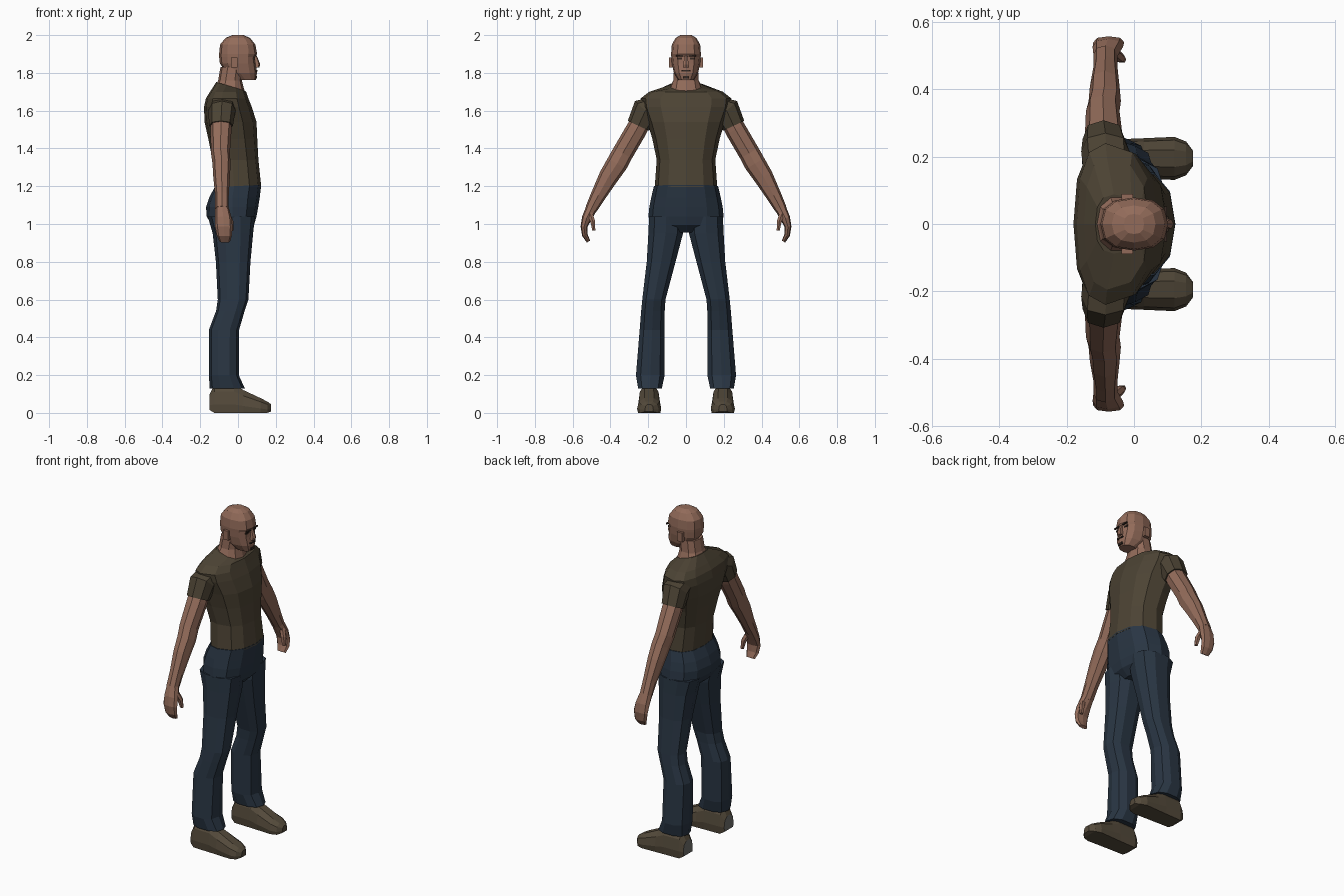
import bpy, bmesh, math
from mathutils import Vector


def material(name, rgb):
    m = bpy.data.materials.new(name)
    m.diffuse_color = (*rgb, 1)
    return m


SKIN = material("brown skin", (.29, .148, .102))
SHIRT = material("olive shirt", (.072, .056, .034))
DENIM = material("dark denim", (.022, .036, .056))
LEATHER = material("brown leather", (.088, .068, .043))
GREY = material("grey heel", (.16, .16, .15))
DARK = material("dark hair", (.035, .022, .016))


def power(v, e):
    return math.copysign(abs(v) ** e, v)


def flat_ring(z, xb, xf, y0, y1, xm=None, n=12, e=.82, tilt=0):
    """Horizontal section from back xb to front xf, widest at xm."""
    xm = (xb + xf) / 2 if xm is None else xm
    yc, hw = (y0 + y1) / 2, (y1 - y0) / 2
    pts = []
    for i in range(n):
        a = math.tau * i / n
        c, s = power(math.cos(a), e), power(math.sin(a), e)
        x = xm + c * ((xf - xm) if c > 0 else (xm - xb))
        pts.append(Vector((x, yc + hw * s, z + tilt * (x - xm))))
    return pts


def limb_rings(path, n=8, e=.85):
    """Sections square to a path of (x, y, z, half width in x, half thickness)."""
    ps = [Vector(p[:3]) for p in path]
    rings = []
    for i, p in enumerate(path):
        t = ps[min(i + 1, len(ps) - 1)] - ps[max(i - 1, 0)]
        t.x = 0
        v = t.normalized().cross(Vector((1, 0, 0)))
        ring = []
        for k in range(n):
            a = math.tau * k / n
            ring.append(ps[i] + Vector((p[3] * power(math.cos(a), e), 0, 0))
                        + v * p[4] * power(math.sin(a), e))
        rings.append(ring)
    return rings


def finish(name, bm, mats, mirror):
    bmesh.ops.recalc_face_normals(bm, faces=bm.faces)
    me = bpy.data.meshes.new(name)
    bm.to_mesh(me)
    bm.free()
    for m in mats:
        me.materials.append(m)
    ob = bpy.data.objects.new(name, me)
    bpy.context.collection.objects.link(ob)
    if mirror:
        mod = ob.modifiers.new("mirror", 'MIRROR')
        mod.use_axis = (False, True, False)
        mod.use_mirror_merge = False
    return ob


def loft(name, rings, *mats, mirror=False):
    bm = bmesh.new()
    vs = [[bm.verts.new(p) for p in r] for r in rings]
    n = len(vs[0])
    for a, b in zip(vs, vs[1:]):
        for i in range(n):
            j = (i + 1) % n
            bm.faces.new((a[i], a[j], b[j], b[i]))
    bm.faces.new(vs[0])
    bm.faces.new(vs[-1])
    return finish(name, bm, mats, mirror)


def block(name, centre, size, mat, mirror=False):
    bm = bmesh.new()
    bmesh.ops.create_cube(bm, size=1)
    for v in bm.verts:
        v.co = Vector(centre) + Vector(a * b for a, b in zip(v.co, size))
    return finish(name, bm, [mat], mirror)


def body(name, rows, mat, n=12):
    """Symmetric loft from rows of (z, back, widest, front, half width, tilt)."""
    return loft(name, [flat_ring(z, b, f, -w, w, m, n, tilt=t)
                       for z, b, m, f, w, t in rows], mat)


# Torso, neck and head
body("shirt", [
    (1.19, -.122, -.02, .123, .166, .05),
    (1.34, -.135, -.03, .108, .155, 0),
    (1.45, -.157, -.05, .102, .178, 0),
    (1.54, -.177, -.07, .098, .205, 0),
    (1.62, -.180, -.085, .073, .235, 0),
    (1.665, -.170, -.085, .055, .240, 0),
    (1.70, -.148, -.08, .043, .195, 0),
    (1.735, -.115, -.06, .03, .088, -.3)], SHIRT)
body("neck", [
    (1.67, -.115, -.04, .05, .085, -.2),
    (1.725, -.112, -.045, .036, .084, -.3),
    (1.76, -.105, -.04, .02, .07, 0),
    (1.83, -.093, -.03, .03, .066, 0)], SKIN, 10)
body("head", [
    (1.762, .005, .04, .094, .04, 0),
    (1.80, -.06, .01, .101, .064, 0),
    (1.85, -.096, 0, .094, .075, 0),
    (1.885, -.1, 0, .092, .078, 0),
    (1.90, -.1, 0, .101, .079, 0),
    (1.95, -.095, 0, .092, .075, 0),
    (1.985, -.066, 0, .064, .055, 0),
    (2.0, -.03, 0, .03, .03, 0)], SKIN)

# Face details
loft("nose", [flat_ring(1.828, .085, .113, -.017, .017, n=6),
              flat_ring(1.845, .085, .118, -.016, .016, n=6),
              flat_ring(1.89, .085, .100, -.009, .009, n=6)], SKIN)
block("ear", (-.02, .079, 1.855), (.034, .02, .055), SKIN, True)
block("eye", (.085, .033, 1.876), (.009, .026, .009), DARK, True)
block("eyebrow", (.094, .034, 1.891), (.009, .036, .007), DARK, True)
block("moustache", (.098, 0, 1.812), (.009, .045, .007), DARK)
block("goatee", (.096, 0, 1.776), (.009, .03, .014), DARK)

# Trousers: hips and legs
body("trouser_hips", [
    (.955, -.09, -.03, .045, .08, 0),
    (.995, -.140, -.03, .085, .185, 0),
    (1.04, -.166, -.03, .098, .199, 0),
    (1.09, -.169, -.03, .107, .194, 0),
    (1.14, -.152, -.03, .115, .184, 0),
    (1.20, -.124, -.02, .123, .170, .05)], DENIM)
legs = [(1.04, -.160, .09, .01, .199), (.95, -.134, .08, .012, .203),
        (.80, -.117, .066, .052, .211), (.60, -.107, .055, .106, .234),
        (.54, -.116, .035, .110, .240), (.44, -.154, .006, .110, .248),
        (.20, -.154, .004, .110, .268), (.13, -.150, .036, .125, .256)]
loft("trouser_leg", [flat_ring(*r, n=10) for r in legs], DENIM, mirror=True)

# Shoes: sections along x of (x, half width, bottom, top)
shoe = []
for x, w, lo, hi in [(-.15, .045, .015, .10), (-.125, .055, 0, .15),
                     (-.02, .058, 0, .15), (.03, .060, 0, .12),
                     (.12, .064, 0, .078), (.155, .050, 0, .06),
                     (.176, .022, .008, .045)]:
    h = hi - lo
    shoe.append([Vector((x, .195 + w * u, lo + h * v)) for u, v in
                 [(-.92, 0), (.92, 0), (1, .3), (.85, .75), (.4, 1),
                  (-.4, 1), (-.85, .75), (-1, .3)]])
ob = loft("shoe", shoe, LEATHER, GREY, mirror=True)
for p in ob.data.polygons:  # grey patch at the back of the heel
    if p.normal.x < -.7 and p.center.z < .1:
        p.material_index = 1

# Sleeves, arms and hands
loft("sleeve", limb_rings([
    (-.08, .155, 1.625, .07, .055),
    (-.085, .215, 1.60, .072, .075),
    (-.090, .252, 1.52, .063, .062)]), SHIRT, mirror=True)
loft("arm", limb_rings([
    (-.090, .225, 1.57, .055, .052),
    (-.090, .262, 1.50, .056, .056),
    (-.093, .335, 1.375, .050, .056),
    (-.087, .365, 1.32, .048, .057),
    (-.087, .410, 1.25, .044, .052),
    (-.085, .465, 1.15, .036, .040),
    (-.085, .502, 1.08, .036, .032)]), SKIN, mirror=True)
loft("hand", limb_rings([
    (-.085, .497, 1.09, .035, .031),
    (-.078, .526, 1.03, .045, .026),
    (-.075, .540, .985, .046, .018),
    (-.072, .535, .94, .040, .015),
    (-.070, .516, .907, .028, .010)]), SKIN, mirror=True)
loft("thumb", limb_rings([
    (-.062, .510, 1.06, .018, .016),
    (-.042, .494, 1.015, .017, .014),
    (-.034, .488, .965, .011, .009)], 6), SKIN, mirror=True)
